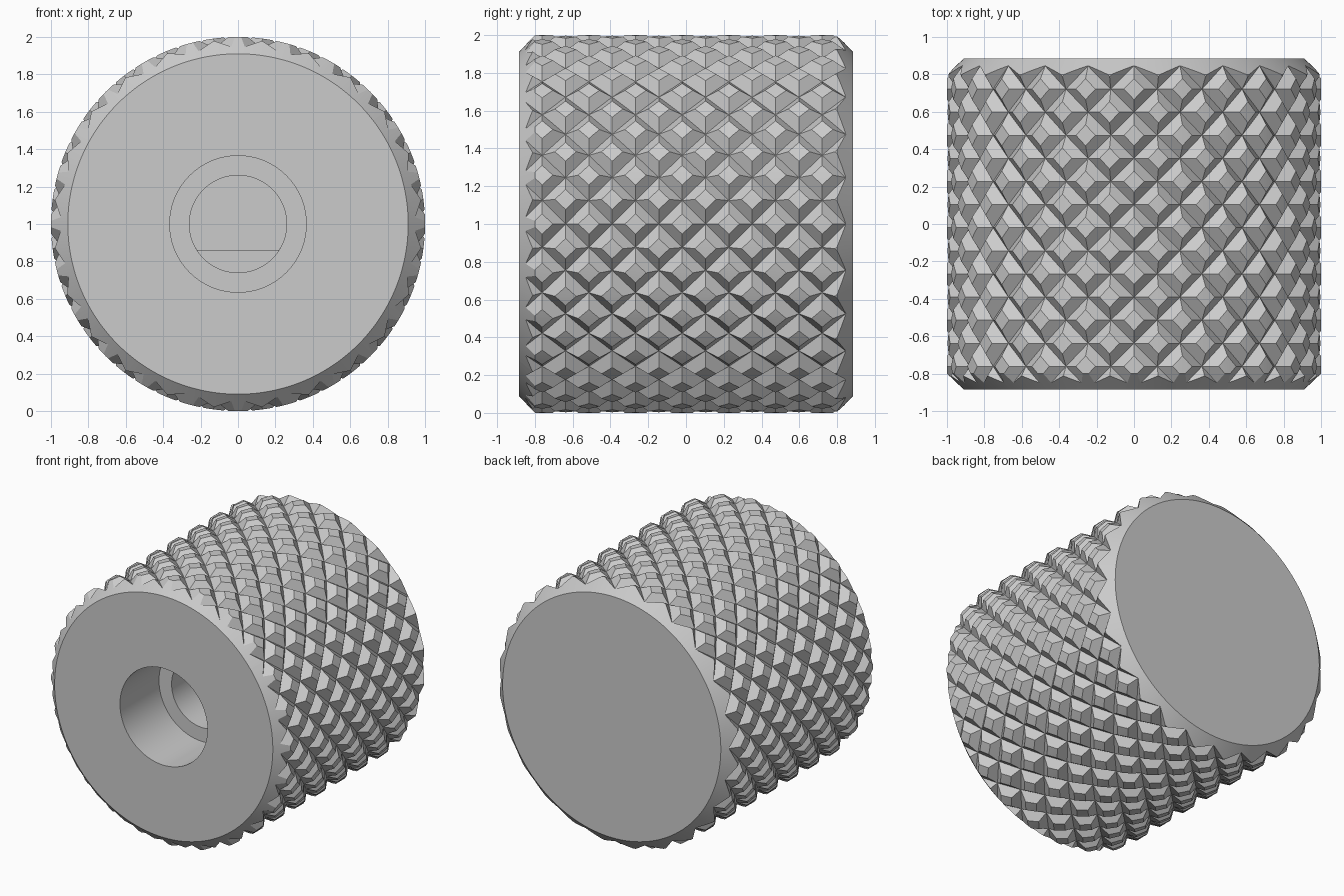
import bpy, bmesh, math
from math import sin, cos, pi

if "Cube" in bpy.data.objects:
    bpy.data.objects.remove(bpy.data.objects["Cube"])

HALF = 0.885               # half length along y
VALLEY, APEX = 0.95, 1.042  # knurl radii before the envelope trims the tips
COUNT, PITCH = 24, 0.2471  # knurl teeth around, axial pitch
ROWS = 8                   # half rows on each side of the middle
OFFSET = -0.02             # axial phase of the knurl

grey = bpy.data.materials.new("plain_grey")
grey.use_nodes = True
colour = (0.6, 0.6, 0.6, 1)
grey.diffuse_color = colour
grey.node_tree.nodes["Principled BSDF"].inputs["Base Color"].default_value = colour


def finish(bm, name):
    bmesh.ops.recalc_face_normals(bm, faces=bm.faces)
    mesh = bpy.data.meshes.new(name)
    bm.to_mesh(mesh)
    bm.free()
    obj = bpy.data.objects.new(name, mesh)
    bpy.context.collection.objects.link(obj)
    mesh.materials.append(grey)
    return obj


def lathe(name, profile, sides=96):
    """Closed solid of revolution about the y axis, from (radius, y) rings."""
    bm = bmesh.new()
    rings = [[bm.verts.new((r * cos(2 * pi * i / sides), y, 1 + r * sin(2 * pi * i / sides)))
              for i in range(sides)] for r, y in profile]
    for a, b in zip(rings, rings[1:]):
        for i in range(sides):
            k = (i + 1) % sides
            bm.faces.new((a[i], a[k], b[k], b[i]))
    bm.faces.new(rings[0])
    bm.faces.new(rings[-1])
    return finish(bm, name)


def combine(target, cutter, operation):
    mod = target.modifiers.new(operation.lower(), "BOOLEAN")
    mod.operation, mod.solver, mod.object = operation, "EXACT", cutter
    bpy.context.view_layer.objects.active = target
    bpy.ops.object.modifier_apply(modifier=mod.name)
    bpy.data.objects.remove(cutter)


# Knurled body: pyramids alternate with valley points around and along
bm = bmesh.new()
n = COUNT * 2
grid = []
for j in range(-ROWS, ROWS + 1):
    ring = []
    for i in range(n):
        r = APEX if (i + j) % 2 == 0 else VALLEY
        a = 2 * pi * i / n
        ring.append(bm.verts.new((r * cos(a), OFFSET + j * PITCH / 2, 1 + r * sin(a))))
    grid.append(ring)
for j in range(ROWS * 2):
    for i in range(n):
        k = (i + 1) % n
        a, b, c, d = grid[j][i], grid[j][k], grid[j + 1][k], grid[j + 1][i]
        # split every cell along the valley line
        if (i + j) % 2 == 0:
            tris = ((a, b, d), (b, c, d))
        else:
            tris = ((a, b, c), (a, c, d))
        for t in tris:
            bm.faces.new(t)
for ring in (grid[0], grid[-1]):
    centre = bm.verts.new((0, ring[0].co.y, 1))
    for i in range(n):
        bm.faces.new((ring[i], ring[(i + 1) % n], centre))
knob = finish(bm, "knurled_knob")

# Bevelled envelope flattens the tips and trims both ends
combine(knob, lathe("envelope", [(0.91, -HALF), (1, -0.8), (1, 0.8), (0.91, HALF)], 192),
        "INTERSECT")

# Shaft hole: wide recess, round bore, then a bore with a flat
combine(knob, lathe("recess_cutter", [(0.365, -1), (0.365, -0.42)]), "DIFFERENCE")
combine(knob, lathe("bore_cutter", [(0.26, -0.5), (0.26, 0)]), "DIFFERENCE")
flat_bore = lathe("flat_bore_cutter", [(0.26, -0.1), (0.26, 0.4)])
for v in flat_bore.data.vertices:
    v.co.z = max(v.co.z, 0.86)
combine(knob, flat_bore, "DIFFERENCE")

# Smooth round walls, crisp knurl edges
bpy.ops.object.select_all(action="DESELECT")
knob.select_set(True)
bpy.context.view_layer.objects.active = knob
bpy.ops.object.shade_smooth_by_angle(angle=math.radians(12))
